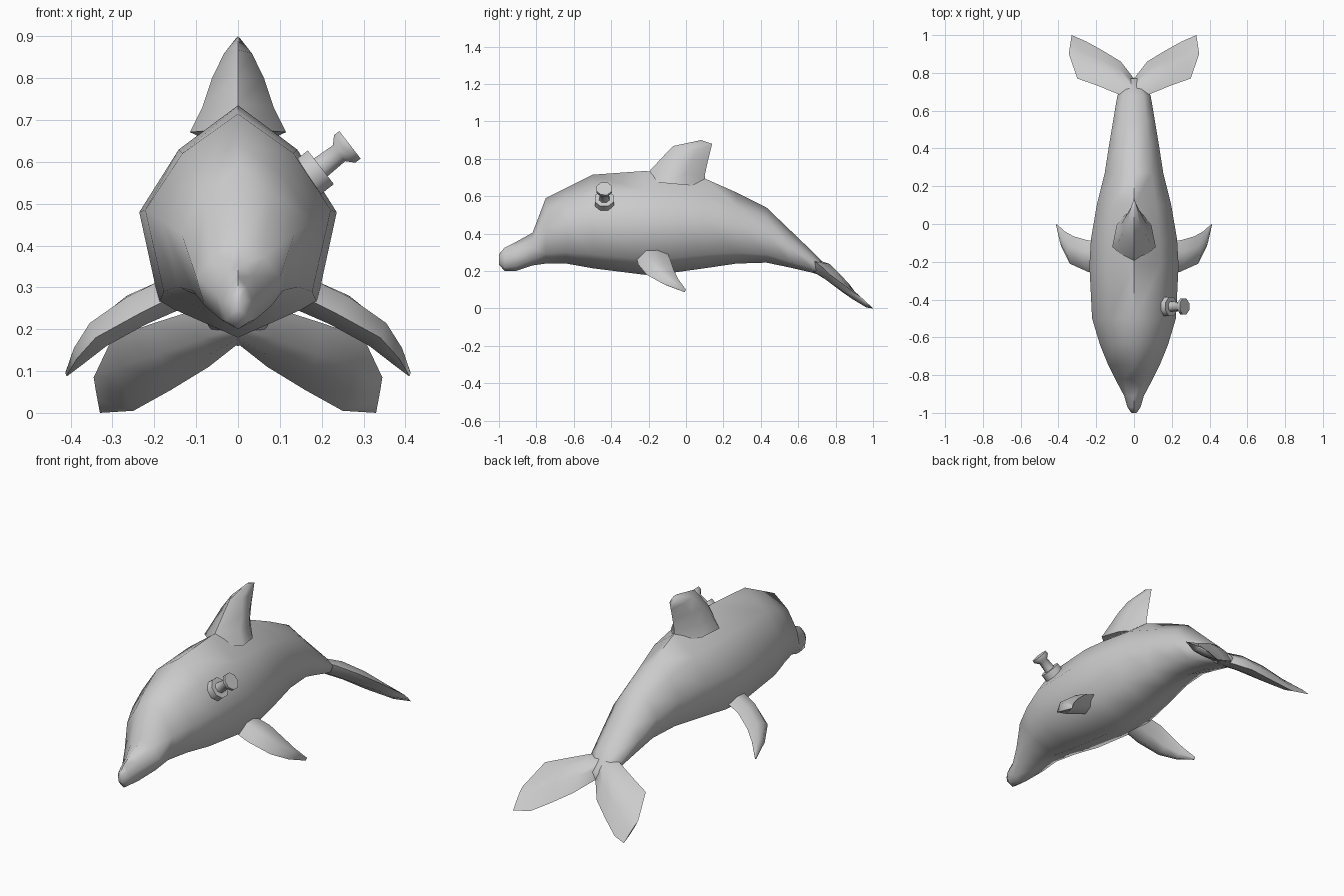
import bpy, bmesh, math
from mathutils import Vector as V

if "Cube" in bpy.data.objects:
    bpy.data.objects.remove(bpy.data.objects["Cube"])


def loft(name, rings, angle=70):
    """Skin a list of equal-length point rings and cap both ends."""
    bm = bmesh.new()
    rows = [[bm.verts.new(p) for p in ring] for ring in rings]
    n = len(rows[0])
    for a, b in zip(rows, rows[1:]):
        for i in range(n):
            j = (i + 1) % n
            bm.faces.new((a[i], a[j], b[j], b[i]))
    bm.faces.new(rows[0])
    bm.faces.new(rows[-1])
    bmesh.ops.recalc_face_normals(bm, faces=bm.faces)
    me = bpy.data.meshes.new(name)
    bm.to_mesh(me)
    bm.free()
    ob = bpy.data.objects.new(name, me)
    bpy.context.collection.objects.link(ob)
    bpy.ops.object.select_all(action='DESELECT')
    ob.select_set(True)
    bpy.context.view_layer.objects.active = ob
    bpy.ops.object.shade_smooth_by_angle(angle=math.radians(angle))
    return ob


def fin(name, lead, trail, thick, normal, side=1):
    """Leaf-shaped fin from leading edge, trailing edge and half thicknesses."""
    n = V(normal).normalized()
    rings = []
    for a, b, t in zip(lead, trail, thick):
        a, b = V(a), V(b)
        ring = [a, a.lerp(b, .3) + n * t, a.lerp(b, .65) + n * t * .8,
                b, a.lerp(b, .65) - n * t * .8, a.lerp(b, .3) - n * t]
        rings.append([(p.x * side, p.y, p.z) for p in ring])
    return loft(name, rings)


# Body: y, top z, bottom z, half width
stations = [(-1.0, .29, .235, .014), (-.97, .325, .2, .035), (-.91, .355, .2, .052),
            (-.82, .405, .23, .10), (-.75, .59, .24, .135), (-.64, .645, .24, .18),
            (-.5, .715, .215, .222), (-.22, .735, .18, .236), (-.08, .72, .19, .228),
            (.1, .695, .215, .197), (.27, .62, .24, .155), (.43, .54, .245, .13),
            (.55, .425, .22, .11), (.68, .30, .19, .088), (.77, .21, .16, .035)]
section = [(0, 1), (.6, .81), (1, .54), (.8, .15), (0, 0),
           (-.8, .15), (-1, .54), (-.6, .81)]
loft("body", [[(w * u, y, lo + (hi - lo) * v) for u, v in section]
              for y, hi, lo, w in stations])

# Dorsal fin
fin("dorsal_fin",
    [(0, -.22, .68), (0, -.19, .74), (0, -.125, .81), (0, -.07, .868), (0, .08, .90)],
    [(0, .11, .65), (0, .10, .71), (0, .115, .78), (0, .13, .84), (0, .14, .88)],
    [.115, .085, .062, .033, .006], (1, 0, 0))

for side, label in ((1, "right"), (-1, "left")):
    # Pectoral fins
    fin(label + "_pectoral_fin",
        [(.16, -.265, .275), (.24, -.255, .235), (.34, -.21, .18), (.385, -.12, .13), (.41, -.01, .088)],
        [(.16, -.10, .30), (.25, -.085, .265), (.32, -.065, .205), (.365, -.04, .155), (.41, 0, .1)],
        [.042, .04, .034, .022, .004], (.6, 0, .8), side)
    # Tail flukes
    fin(label + "_tail_fluke",
        [(0, .65, .26), (.09, .69, .25), (.20, .735, .215), (.30, .77, .18), (.345, .90, .085)],
        [(0, .77, .165), (.07, .86, .11), (.16, .915, .055), (.25, .965, .005), (.33, 1.0, 0)],
        [.035, .04, .036, .022, .004], (0, .65, .76), side)

# Inflation valve: collar, stem and cap turned around a tilted axis
axis, origin = V((.79, 0, .61)).normalized(), V((.198, -.437, .587))
across, along = V((0, 1, 0)), axis.cross(V((0, 1, 0)))
profile = [(-.08, .055), (0, .055), (0, .029), (.055, .026), (.072, .045), (.088, .045)]
loft("valve", [[origin + axis * s + r * (across * math.cos(i * math.pi / 4 + .39)
                                         + along * math.sin(i * math.pi / 4 + .39))
                for i in range(8)] for s, r in profile], 50)
